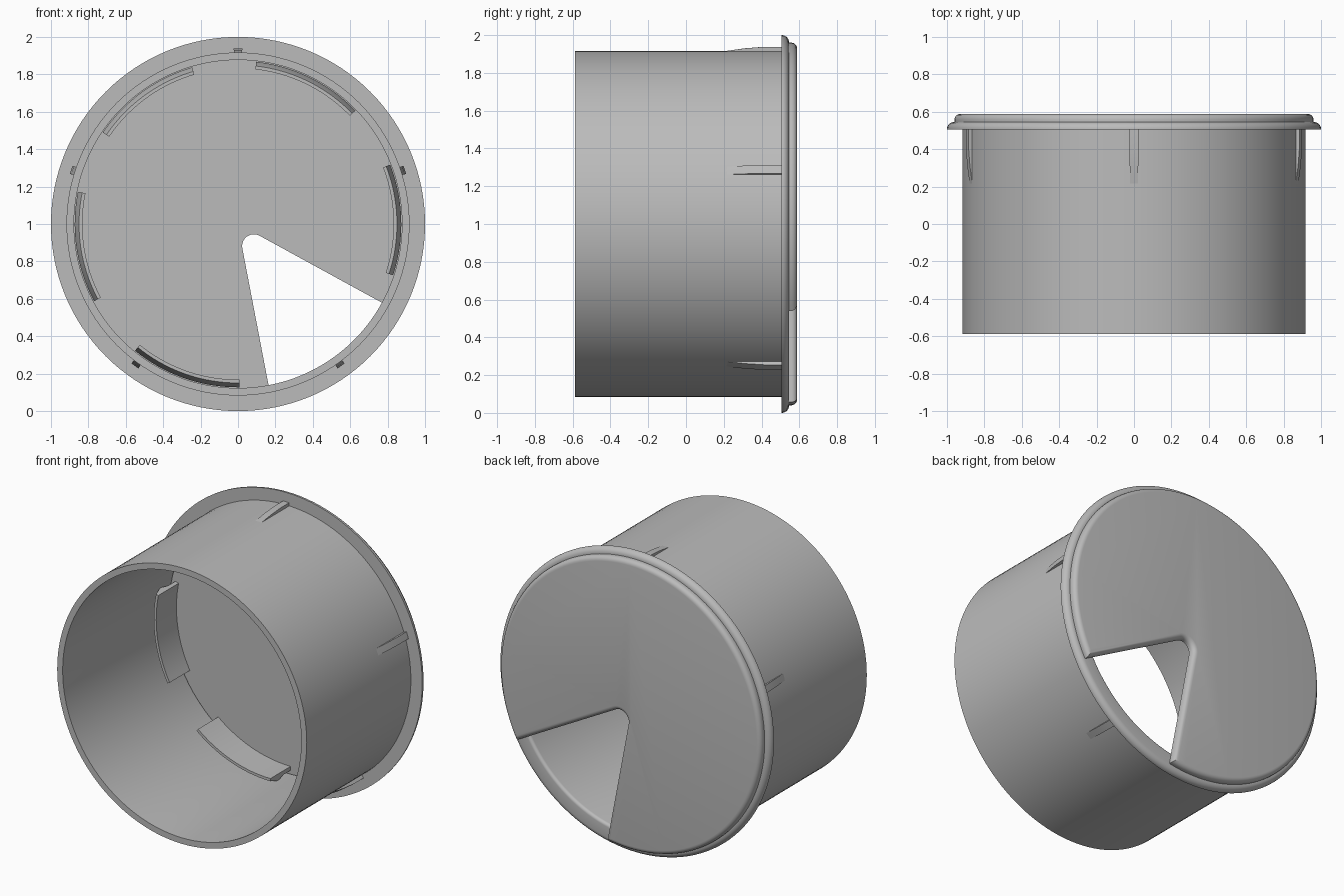
import bpy, bmesh, math
from math import cos, sin, radians, pi

if "Cube" in bpy.data.objects:
    bpy.data.objects.remove(bpy.data.objects["Cube"])

grey = bpy.data.materials.new("mid grey plastic")
grey.diffuse_color = (0.5, 0.5, 0.5, 1)
grey.use_nodes = True
grey.node_tree.nodes["Principled BSDF"].inputs["Base Color"].default_value = grey.diffuse_color


def finish(bm, name):
    bmesh.ops.recalc_face_normals(bm, faces=bm.faces)
    mesh = bpy.data.meshes.new(name)
    bm.to_mesh(mesh)
    bm.free()
    ob = bpy.data.objects.new(name, mesh)
    bpy.context.collection.objects.link(ob)
    mesh.materials.append(grey)
    bpy.ops.object.select_all(action='DESELECT')
    bpy.context.view_layer.objects.active = ob
    ob.select_set(True)
    bpy.ops.object.shade_smooth_by_angle(angle=radians(30))
    return ob


def sweep(name, profile, start, end, steps):
    """Turn a closed (radius, y) profile about the y axis through z = 1."""
    full = abs(end - start) >= 360
    bm = bmesh.new()
    rings = []
    for i in range(steps if full else steps + 1):
        a = radians(start + (end - start) * i / steps)
        rings.append([bm.verts.new((r * cos(a), y, 1 + r * sin(a))) for r, y in profile])
    n = len(profile)
    for i in range(steps):
        p, q = rings[i], rings[(i + 1) % len(rings)]
        for j in range(n):
            k = (j + 1) % n
            bm.faces.new((p[j], p[k], q[k], q[j]))
    if not full:
        bm.faces.new(rings[0])
        bm.faces.new(rings[-1])
    return finish(bm, name)


def fillet(cr, cy, rad, a0, a1, n=6):
    return [(cr + rad * cos(radians(a0 + (a1 - a0) * i / n)),
             cy + rad * sin(radians(a0 + (a1 - a0) * i / n))) for i in range(n + 1)]


# Tube with rounded flange
sweep("tube_and_flange",
      [(0.877, -0.588), (0.917, -0.588), (0.917, 0.505), (1.0, 0.505)]
      + fillet(0.963, 0.508, 0.037, 0, 90)
      + fillet(0.897, 0.525, 0.02, 90, 180), 0, 360, 128)

# Cap disc with a rounded wedge notch
R, cx, cz, nr = 0.96, 0.085, 0.882, 0.063


def edge_end(deg, dx, dz):
    """Run from the notch tip along a side until it meets the rim; return rim angle."""
    px, pz = cx + nr * cos(radians(deg)), cz - 1 + nr * sin(radians(deg))
    b = px * dx + pz * dz
    t = -b + math.sqrt(b * b - (px * px + pz * pz - R * R))
    return math.degrees(math.atan2(pz + t * dz, px + t * dx))


right = edge_end(61.3, 0.877, -0.480)
left = edge_end(190.8, 0.188, -0.982) + 360
outline = []
for i in range(121):
    a = radians(right + (left - right) * i / 120)
    outline.append((R * cos(a), 1 + R * sin(a)))
for i in range(13):
    a = radians(190.8 + (61.3 - 190.8) * i / 12)
    outline.append((cx + nr * cos(a), cz + nr * sin(a)))
bm = bmesh.new()
low = [bm.verts.new((x, 0.542, z)) for x, z in outline]
top = [bm.verts.new((x, 0.588, z)) for x, z in outline]
bm.faces.new(low)
face = bm.faces.new(top)
for i in range(len(low)):
    j = (i + 1) % len(low)
    bm.faces.new((low[i], low[j], top[j], top[i]))
bmesh.ops.recalc_face_normals(bm, faces=bm.faces)
bmesh.ops.bevel(bm, geom=list(face.edges), offset=0.03, segments=5,
                profile=0.5, affect='EDGES', clamp_overlap=False)
finish(bm, "notched_cap")

# Snap tabs under the cap
for i in range(5):
    mid = 1.5 + 62.3 * i
    sweep(f"snap_tab_{i + 1}",
          [(0.832, 0.55), (0.832, 0.33), (0.85, 0.33), (0.873, 0.40),
           (0.873, 0.42), (0.858, 0.47), (0.858, 0.55)], mid - 19.8, mid + 19.8, 20)

# Tapered grip ribs outside the tube
for i in range(5):
    mid = 90 + 72 * i
    sweep(f"grip_rib_{i + 1}",
          [(0.90, 0.21), (0.916, 0.21), (0.930, 0.31), (0.938, 0.41), (0.938, 0.51), (0.90, 0.51)],
          mid - 1.4, mid + 1.4, 2)
